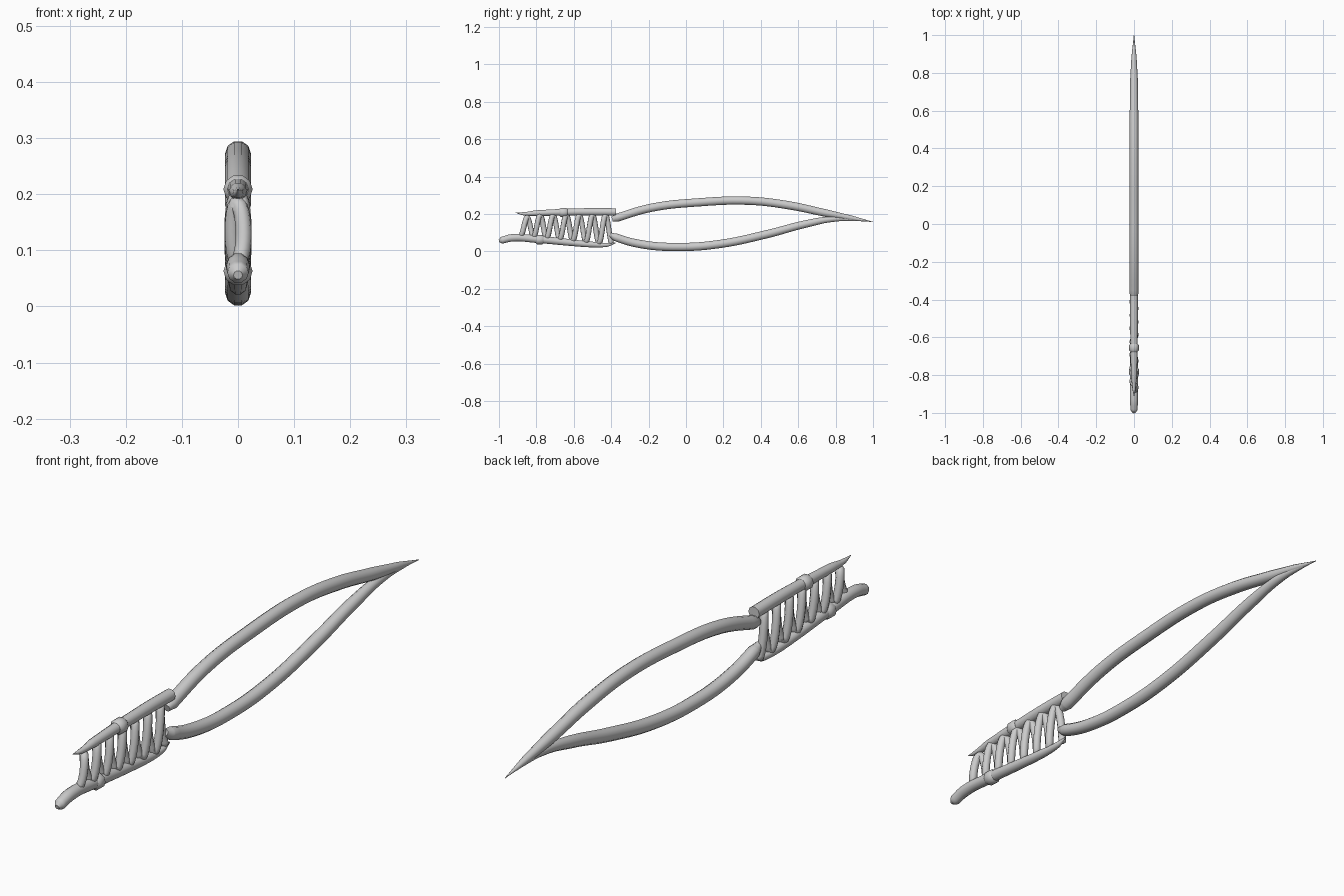
import bpy, math

if "Cube" in bpy.data.objects:
    bpy.data.objects.remove(bpy.data.objects["Cube"])


def tube(name, pts, kind='BEZIER', res=6, sides=3):
    """Tapered round tube through (x, y, z, radius) points."""
    cu = bpy.data.curves.new(name, 'CURVE')
    cu.dimensions = '3D'
    cu.bevel_depth = 1.0
    cu.bevel_resolution = sides
    cu.resolution_u = res
    cu.use_fill_caps = True
    sp = cu.splines.new(kind)
    if kind == 'BEZIER':
        sp.bezier_points.add(len(pts) - 1)
        for bp, (x, y, z, r) in zip(sp.bezier_points, pts):
            bp.co = (x, y, z)
            bp.radius = r
            bp.handle_left_type = bp.handle_right_type = 'AUTO'
    else:
        sp.points.add(len(pts) - 1)
        for p, (x, y, z, r) in zip(sp.points, pts):
            p.co = (x, y, z, 1)
            p.radius = r
    sp.use_smooth = True
    ob = bpy.data.objects.new(name, cu)
    bpy.context.collection.objects.link(ob)
    return ob


def flat(pts):
    return [(0, y, z, r) for y, z, r in pts]


# Two bowed blade rods meeting at a sharp tip
tube("blade_upper", flat([
    (-.395, .172, .014), (-.37, .18, .023), (-.19, .233, .023), (.07, .263, .023),
    (.34, .271, .023), (.55, .247, .023), (.75, .205, .021), (.88, .18, .014), (1.0, .158, .001)]))
tube("blade_lower", flat([
    (-.405, .09, .012), (-.375, .076, .022), (-.24, .039, .023), (-.04, .024, .023),
    (.18, .04, .023), (.43, .092, .023), (.64, .147, .021), (.79, .174, .016),
    (.9, .171, .009), (.99, .16, .001)]))

# Handle: upper bar with a pointed rear end
tube("handle_bar_upper", flat([
    (-.912, .208, .001), (-.87, .202, .009), (-.8, .205, .016), (-.65, .21, .019),
    (-.5, .212, .021), (-.375, .211, .021)]))

# Handle: lower bar, rounded at the rear and pointed at the front
tube("handle_bar_lower", flat([
    (-1.0, .056, .008), (-.985, .06, .019), (-.93, .073, .021), (-.8, .066, .021),
    (-.63, .049, .019), (-.5, .037, .016), (-.42, .036, .011), (-.378, .046, .002)]))

# Collars round the bars
for name, y, z in (("collar_upper", -.655, .209), ("collar_lower", -.782, .063)):
    tube(name, flat([(y - .022, z, .019), (y - .013, z, .026),
                     (y + .013, z, .026), (y + .022, z, .019)]), 'POLY')

# Flattened cord winding between the bars
turns, steps = 7, 20
cord = []
n = turns * steps
for i in range(n + 1):
    t = i / n
    a = 2 * math.pi * turns * t - math.pi / 2
    y = -.885 + .49 * t
    low = .085 - .045 * t
    high = .165 + .03 * min(1, t * 8)
    mid, amp = (low + high) / 2, (high - low) / 2
    taper = .004 if i in (0, n) else .0145
    cord.append((.010 * math.cos(a), y, mid + amp * math.sin(a), taper))
tube("handle_winding", cord, 'POLY', sides=2)
